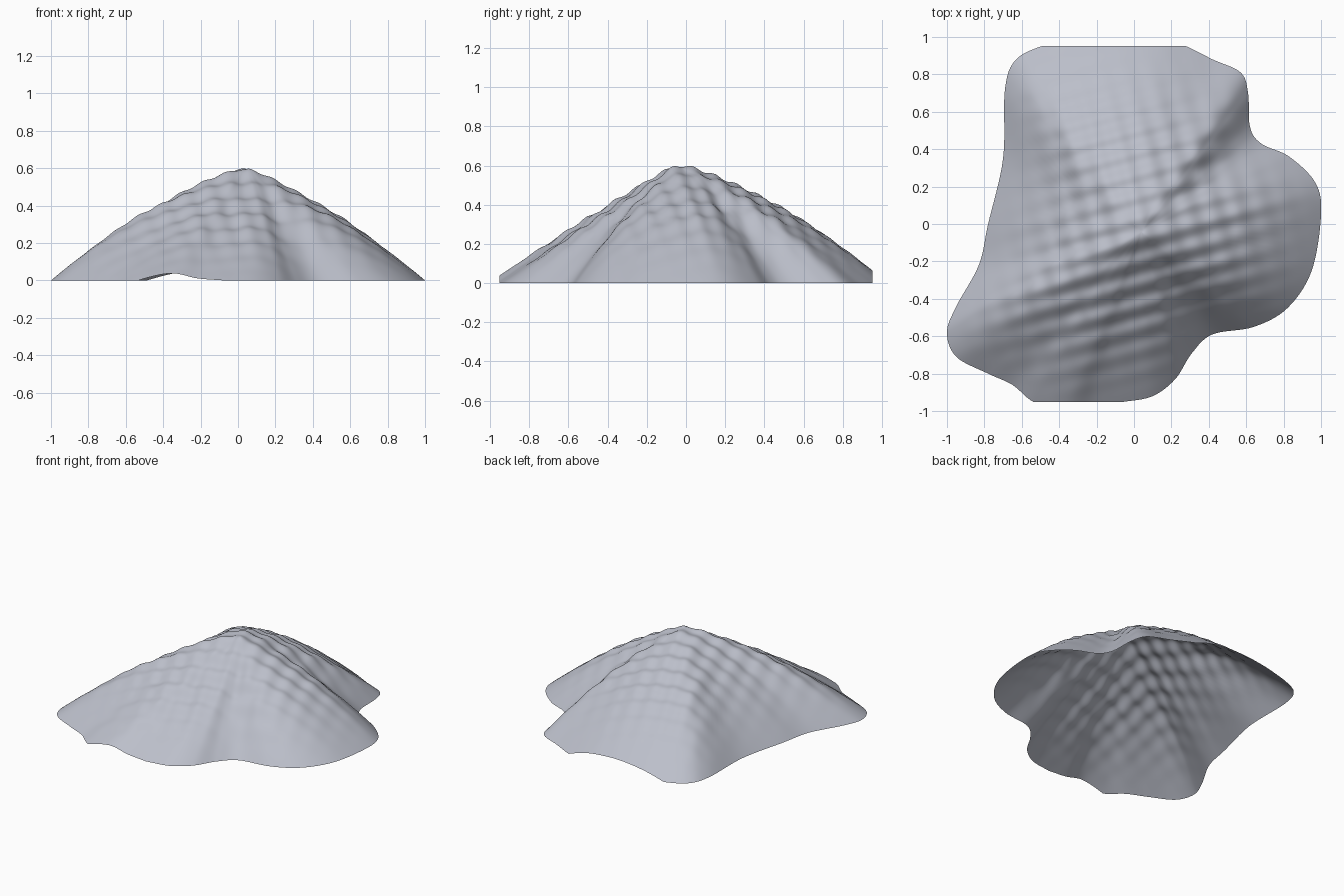
import bpy, bmesh, math
from mathutils import Vector

cube = bpy.data.objects.get("Cube")
if cube:
    bpy.data.objects.remove(cube)

PEAK = Vector((0.04, -0.04))
HEIGHT = 0.592
CUT = 0.953
RINGS = 90
STEPS = 8

# Lobed foot of the mountain, counterclockwise
FOOT = [(1, .05), (.97, .22), (.83, .36), (.68, .43), (.62, .52), (.61, .7),
        (.57, .81), (.42, .88), (.28, .95), (.12, 1.01), (-.1, 1.03), (-.3, 1.01),
        (-.47, .96), (-.63, .88), (-.69, .72), (-.7, .35), (-.78, 0), (-.83, -.22),
        (-.95, -.44), (-1, -.58), (-.95, -.71), (-.78, -.8), (-.65, -.86),
        (-.54, -.95), (-.38, -1.01), (-.22, -.97), (-.05, -.95), (.1, -.92),
        (.22, -.83), (.31, -.69), (.42, -.59), (.64, -.55), (.82, -.45),
        (.95, -.25)]


def smooth_loop(points, steps):
    """Closed smooth curve through the points."""
    pts = [Vector(p) for p in points]
    n = len(pts)
    loop = []
    for i in range(n):
        a, b, c, d = (pts[(i + k) % n] for k in (-1, 0, 1, 2))
        for s in range(steps):
            u = s / steps
            loop.append(0.5 * (2 * b + (c - a) * u + (2 * a - 5 * b + 4 * c - d) * u**2
                               + (3 * b - a - 3 * c + d) * u**3))
    return loop


def averaged_loop(loop, reach):
    """Rounder copy of a loop, each point averaged with its neighbours."""
    n = len(loop)
    return [sum((loop[(i + k) % n] for k in range(-reach, reach + 1)), Vector((0, 0)))
            / (2 * reach + 1) for i in range(n)]


def ripples(p):
    """Crossed, slightly turned ridges that weather the slopes."""
    turn = math.radians(15)
    u = p.x * math.cos(turn) + p.y * math.sin(turn)
    v = p.y * math.cos(turn) - p.x * math.sin(turn)
    return (0.005 * math.cos(math.tau * (u - 0.04) / 0.13)
            + 0.007 * math.cos(math.tau * (v + 0.09) / 0.115))


def slope_height(p, t):
    d = p - PEAK
    angle = math.degrees(math.atan2(d.y, d.x)) % 360
    # Full slopes at the back and sides, straight slope at the front
    bulge = (0.42 + 0.12 * math.cos(math.radians(angle - 155))
             - 0.4 * math.exp(-((angle - 260) / 35) ** 2))
    tip = 0.04
    rounded = (math.hypot(t, tip) - tip) / (math.hypot(1, tip) - tip)
    base = 1 - rounded + bulge * t * (1 - t)
    fade = min(1, (1 - t) / 0.5) ** 1.5
    return max(0, HEIGHT * base + ripples(p) * fade)


# Slopes: rings that turn from the lobed foot into a rounder summit
outline = smooth_loop(FOOT, STEPS)
rounder = averaged_loop(outline, 28)
count = len(outline)
bm = bmesh.new()
summit = bm.verts.new((*PEAK, slope_height(PEAK, 0)))
rings = []
for r in range(1, RINGS + 1):
    t = r / RINGS
    lobed = min(1, 0.3 + 1.3 * t)
    ring = []
    for foot, soft in zip(outline, rounder):
        p = PEAK.lerp(soft.lerp(foot, lobed), t)
        ring.append(bm.verts.new((p.x, p.y, slope_height(p, t))))
    rings.append(ring)
for i in range(count):
    j = (i + 1) % count
    bm.faces.new((summit, rings[0][i], rings[0][j]))
    for inner, outer in zip(rings, rings[1:]):
        bm.faces.new((inner[i], outer[i], outer[j], inner[j]))

# Straight trims at the front and back
for side in (-1, 1):
    bmesh.ops.bisect_plane(bm, geom=bm.verts[:] + bm.edges[:] + bm.faces[:],
                           plane_co=(0, side * CUT, 0), plane_no=(0, side, 0),
                           clear_outer=True)
for face in bm.faces:
    face.smooth = True

mesh = bpy.data.meshes.new("mountain")
bm.to_mesh(mesh)
bm.free()
mountain = bpy.data.objects.new("mountain", mesh)
bpy.context.collection.objects.link(mountain)

# Stone colour
stone = bpy.data.materials.new("grey_stone")
stone.use_nodes = True
colour = (0.50, 0.52, 0.59, 1)
stone.diffuse_color = colour
shader = stone.node_tree.nodes["Principled BSDF"]
shader.inputs["Base Color"].default_value = colour
shader.inputs["Roughness"].default_value = 0.9
mesh.materials.append(stone)
